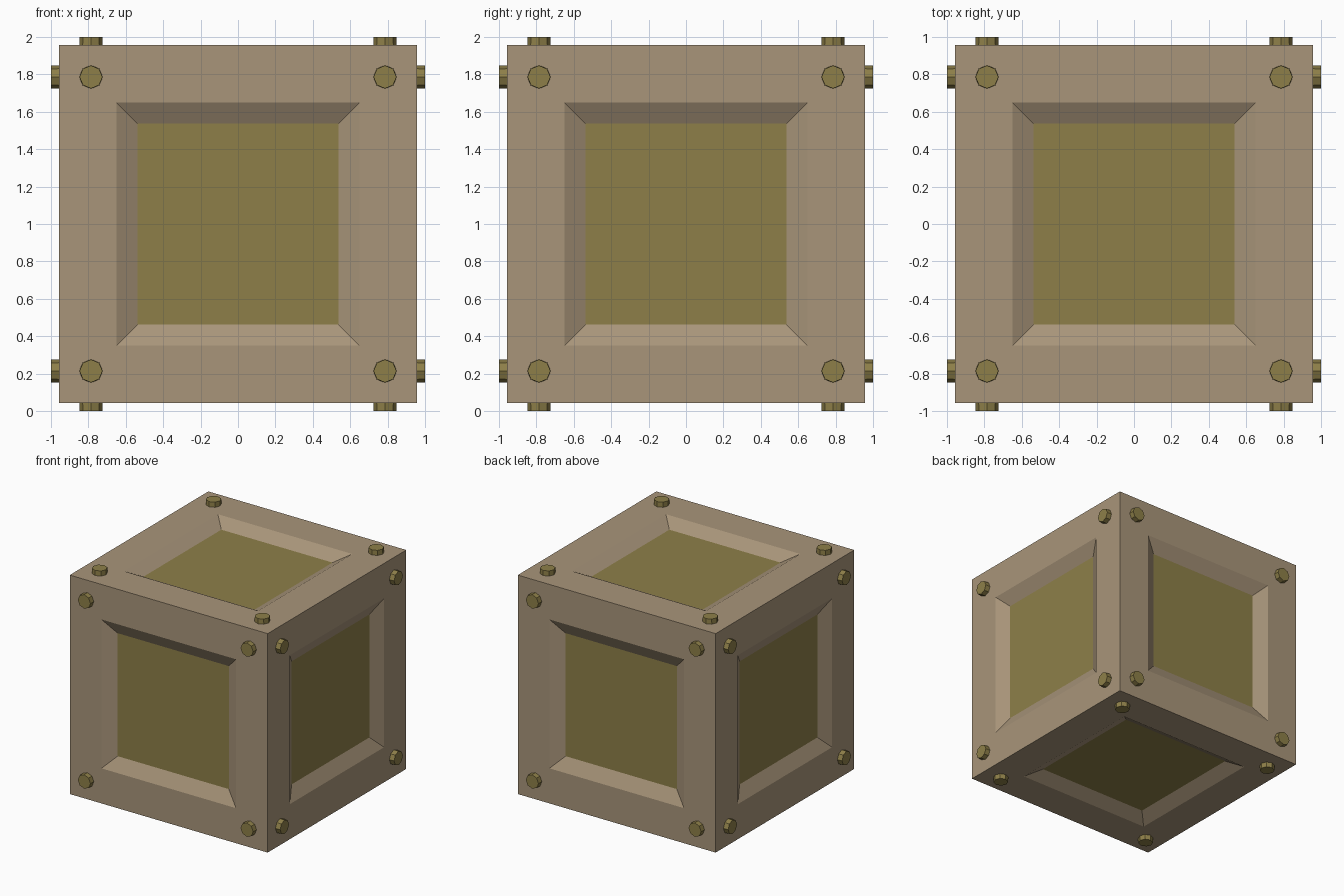
import bpy, bmesh
from mathutils import Vector, Matrix

if "Cube" in bpy.data.objects:
    bpy.data.objects.remove(bpy.data.objects["Cube"])

CENTRE = Vector((0, 0, 1))
HALF = 0.956


def material(name, rgb):
    m = bpy.data.materials.new(name)
    m.diffuse_color = (*rgb, 1)
    m.use_nodes = True
    m.node_tree.nodes["Principled BSDF"].inputs["Base Color"].default_value = m.diffuse_color
    return m


def make_object(name, bm, mats):
    mesh = bpy.data.meshes.new(name)
    bm.to_mesh(mesh)
    bm.free()
    for m in mats:
        mesh.materials.append(m)
    ob = bpy.data.objects.new(name, mesh)
    bpy.context.collection.objects.link(ob)
    return ob


frame_mat = material("taupe frame", (0.395, 0.302, 0.195))
panel_mat = material("olive brass", (0.270, 0.213, 0.066))

# crate body: each side has a rim, a sloped border and a sunken panel
bm = bmesh.new()
bmesh.ops.create_cube(bm, size=2 * HALF, matrix=Matrix.Translation(CENTRE))
sides = bm.faces[:]
bmesh.ops.inset_individual(bm, faces=sides, thickness=HALF - 0.65, depth=0,
                           use_even_offset=True)
bmesh.ops.inset_individual(bm, faces=sides, thickness=0.113, depth=-0.062,
                           use_even_offset=True)
for f in sides:
    f.material_index = 1
make_object("crate_body", bm, [frame_mat, panel_mat])

# octagonal bolt heads in the four corners of every side
bm = bmesh.new()
for axis in range(3):
    for sign in (-1, 1):
        n = Vector((0, 0, 0))
        n[axis] = sign
        turn = n.to_track_quat('Z', 'Y').to_matrix().to_4x4()
        for u in (-0.786, 0.786):
            for v in (-0.786, 0.786):
                place = Matrix.Translation((u, v, 0.96))
                bmesh.ops.create_cone(
                    bm, cap_ends=True, segments=8, radius1=0.064, radius2=0.061,
                    depth=0.08, matrix=Matrix.Translation(CENTRE) @ turn @ place)
make_object("corner_bolts", bm, [panel_mat])
